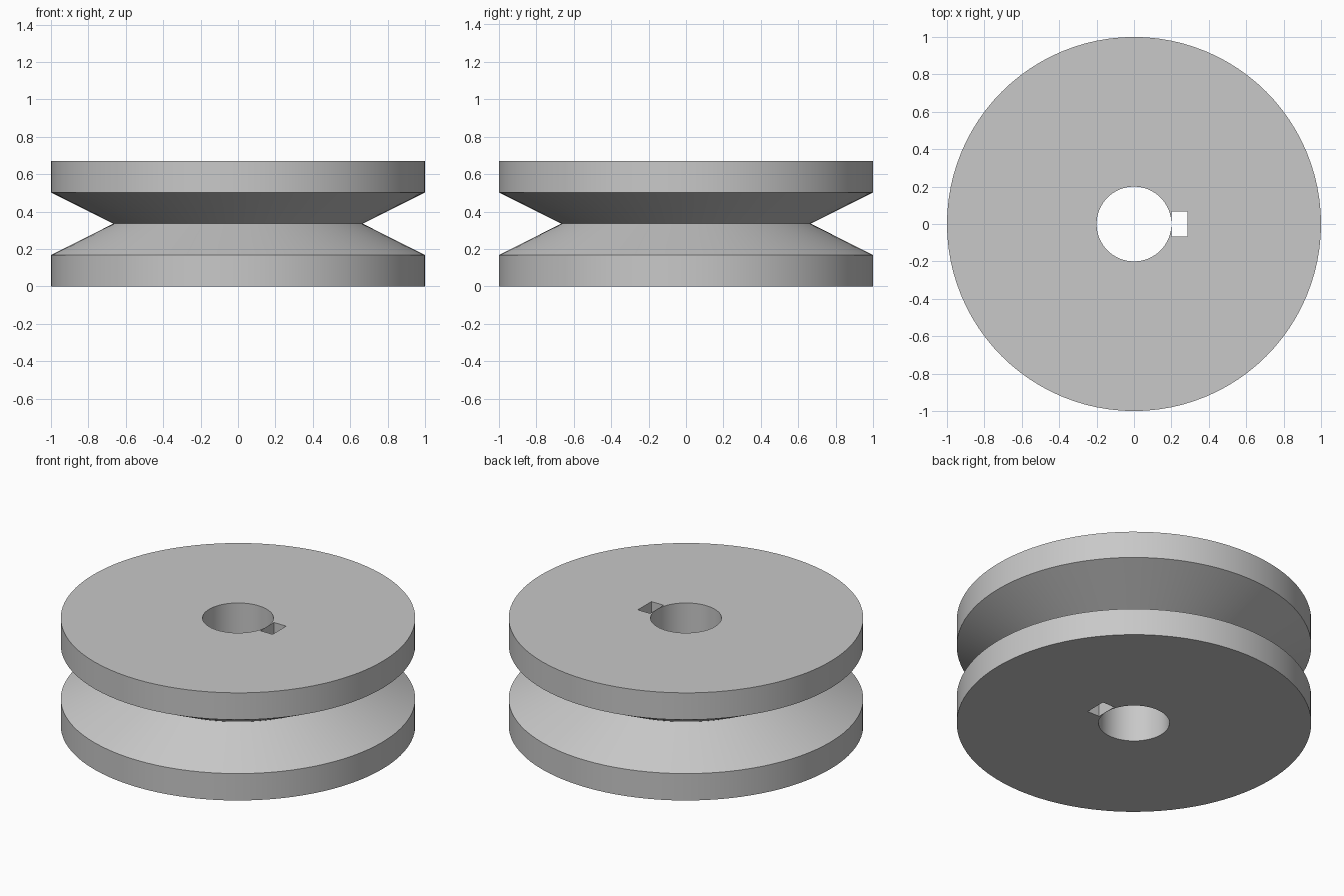
import bpy
import bmesh
from math import radians, tau, cos, sin

cube = bpy.data.objects.get("Cube")
if cube:
    bpy.data.objects.remove(cube)

SEGMENTS = 96
HEIGHT = 0.67

metal = bpy.data.materials.new("light grey metal")
metal.use_nodes = True
grey = (0.58, 0.58, 0.58, 1)
metal.diffuse_color = grey
metal.node_tree.nodes["Principled BSDF"].inputs["Base Color"].default_value = grey


def lathe(name, profile):
    """Revolve a closed (radius, z) profile around the z axis."""
    bm = bmesh.new()
    rings = []
    for i in range(SEGMENTS):
        a = tau * i / SEGMENTS
        rings.append([bm.verts.new((r * cos(a), r * sin(a), z)) for r, z in profile])
    count = len(profile)
    for i, ring in enumerate(rings):
        after = rings[(i + 1) % SEGMENTS]
        for j in range(count):
            k = (j + 1) % count
            bm.faces.new((ring[j], after[j], after[k], ring[k]))
    bmesh.ops.recalc_face_normals(bm, faces=bm.faces)
    mesh = bpy.data.meshes.new(name)
    bm.to_mesh(mesh)
    bm.free()
    obj = bpy.data.objects.new(name, mesh)
    bpy.context.collection.objects.link(obj)
    return obj


# Grooved wheel with a centre bore
bore, rim, groove = 0.2, 1.0, 0.667
wheel = lathe("pulley_wheel", [
    (bore, 0), (rim, 0), (rim, HEIGHT / 4), (groove, HEIGHT / 2),
    (rim, HEIGHT * 3 / 4), (rim, HEIGHT), (bore, HEIGHT),
])
wheel.data.materials.append(metal)

# Rectangular key slot beside the bore, cut right through
bpy.ops.mesh.primitive_cube_add(size=1, location=(0.243, 0, HEIGHT / 2))
cutter = bpy.context.object
cutter.name = "key_slot_cutter"
cutter.scale = (0.084, 0.134, HEIGHT * 2)
cutter.data.materials.append(metal)
cutter.hide_render = True

cut = wheel.modifiers.new("key_slot", 'BOOLEAN')
cut.operation = 'DIFFERENCE'
cut.solver = 'EXACT'
cut.object = cutter

bpy.ops.object.select_all(action='DESELECT')
wheel.select_set(True)
bpy.context.view_layer.objects.active = wheel
bpy.ops.object.modifier_apply(modifier=cut.name)
bpy.data.objects.remove(cutter)
bpy.ops.object.shade_smooth_by_angle(angle=radians(20))
